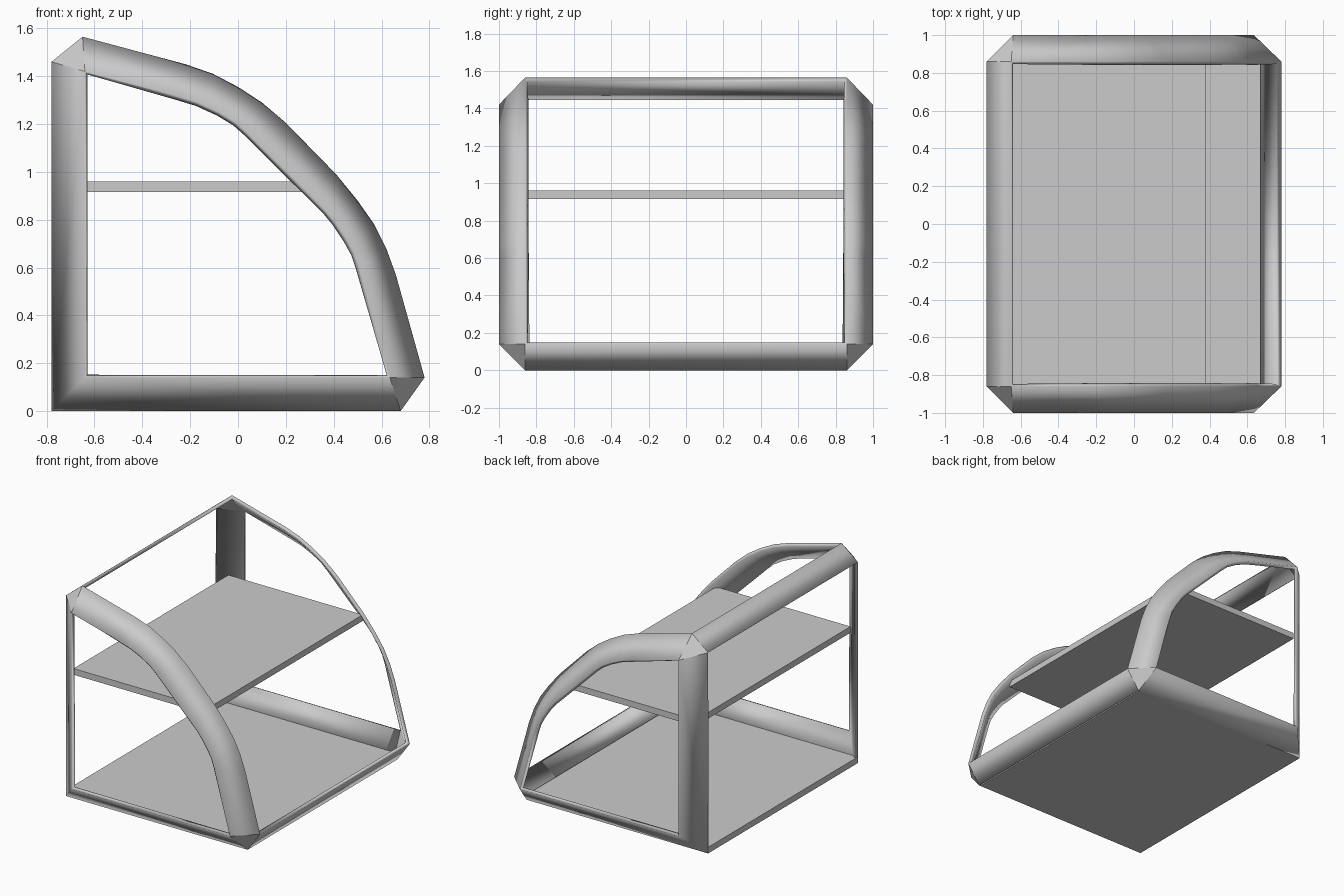
import bpy, bmesh
from mathutils import Vector

if "Cube" in bpy.data.objects:
    bpy.data.objects.remove(bpy.data.objects["Cube"])

# Side profiles (x, z): outer edge sits at |y| = 0.86, opening edge at |y| = 1
OUTER = [(-.65, 1.565), (-.22, 1.45), (-.105, 1.41), (0, 1.355), (.1, 1.29), (.2, 1.205),
         (.41, .99), (.50, .88), (.57, .78), (.62, .68), (.66, .57), (.78, .14)]
INNER = [(-.64, 1.42), (-.25, 1.317), (-.17, 1.293), (-.08, 1.252), (-.01, 1.21), (.04, 1.165),
         (.37, .838), (.41, .79), (.46, .715), (.49, .66), (.51, .6), (.635, .14)]
Y_OUT, Y_IN = .86, 1.0


def shade(obj, angle):
    bpy.ops.object.select_all(action='DESELECT')
    obj.select_set(True)
    bpy.context.view_layer.objects.active = obj
    bpy.ops.object.shade_smooth_by_angle(angle=angle)


def box(name, x0, x1, y, z0, z1):
    me = bpy.data.meshes.new(name)
    bm = bmesh.new()
    bmesh.ops.create_cube(bm, size=1)
    for v in bm.verts:
        v.co = ((x0 + x1) / 2 + v.co.x * (x1 - x0), v.co.y * 2 * y,
                (z0 + z1) / 2 + v.co.z * (z1 - z0))
    bm.to_mesh(me)
    bm.free()
    obj = bpy.data.objects.new(name, me)
    bpy.context.collection.objects.link(obj)
    return obj


# Frame: chamfer strips round both sides, joined by the top and front rails
bm = bmesh.new()
ends = []
for s in (-1, 1):
    out = [bm.verts.new((x, s * Y_OUT, z)) for x, z in OUTER]
    inn = [bm.verts.new((x, s * Y_IN, z)) for x, z in INNER]
    for i in range(len(out) - 1):
        bm.faces.new((out[i], out[i + 1], inn[i + 1], inn[i]))
    front_low = bm.verts.new((.68, s * Y_OUT, 0))
    back_low = bm.verts.new((-.78, s * Y_OUT, 0))
    back_low_in = bm.verts.new((-.64, s * Y_IN, .14))
    back_top = bm.verts.new((-.78, s * Y_OUT, 1.46))
    bm.faces.new((out[-1], front_low, inn[-1]))
    bm.faces.new((front_low, back_low, back_low_in, inn[-1]))
    bm.faces.new((back_low, back_top, inn[0], back_low_in))
    bm.faces.new((back_top, out[0], inn[0]))
    ends.append((back_top, out[0], out[-1], front_low))
a, b = ends
bm.faces.new((a[0], a[1], b[1], b[0]))
bm.faces.new((a[2], a[3], b[3], b[2]))
bmesh.ops.recalc_face_normals(bm, faces=bm.faces)
centre = Vector((0, 0, .6))
if sum(f.normal.dot(f.calc_center_median() - centre) for f in bm.faces) < 0:
    bmesh.ops.reverse_faces(bm, faces=bm.faces)
me = bpy.data.meshes.new("case_frame")
bm.to_mesh(me)
bm.free()
frame = bpy.data.objects.new("case_frame", me)
bpy.context.collection.objects.link(frame)
shade(frame, .6)
mod = frame.modifiers.new("thickness", 'SOLIDIFY')
mod.thickness = .025
mod.offset = -1
mod.use_even_offset = True

# Floor panel and middle shelf
box("floor_panel", -.78, .67, Y_OUT, 0, .045)
box("middle_shelf", -.70, .38, .89, .915, .96)
